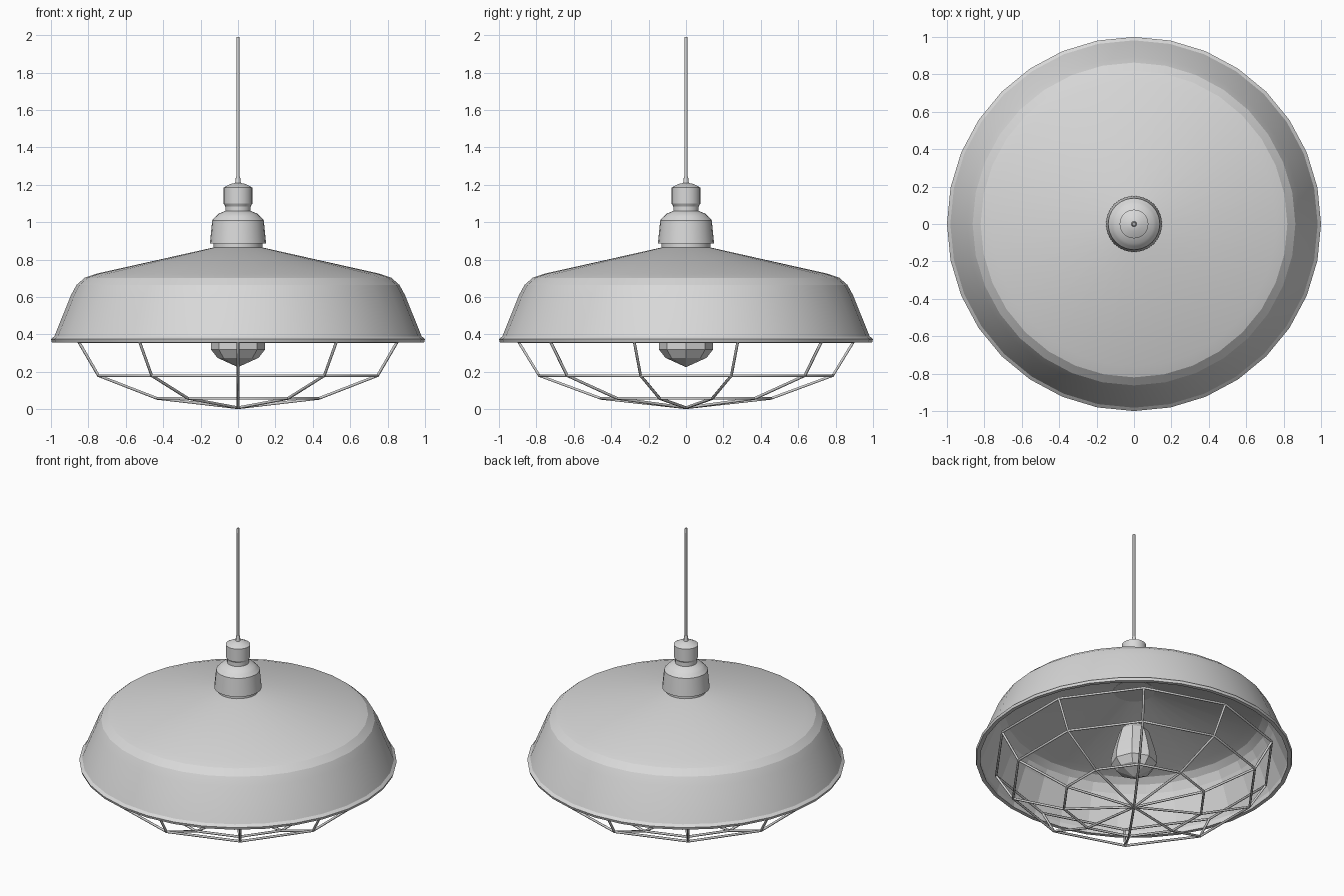
import bpy
import bmesh
from math import sin, cos, pi, radians

old = bpy.data.objects.get("Cube")
if old:
    bpy.data.objects.remove(old, do_unlink=True)

# One grey finish for the whole lamp
GREY = (0.69, 0.69, 0.69, 1)
grey = bpy.data.materials.new("light grey")
grey.use_nodes = True
grey.diffuse_color = GREY
grey.node_tree.nodes["Principled BSDF"].inputs["Base Color"].default_value = GREY


def finish(name, bm, smooth=None):
    """Turn a bmesh into a named grey object, smooth below the given angle."""
    mesh = bpy.data.meshes.new(name)
    bm.to_mesh(mesh)
    bm.free()
    mesh.materials.append(grey)
    obj = bpy.data.objects.new(name, mesh)
    bpy.context.collection.objects.link(obj)
    if smooth:
        bpy.ops.object.select_all(action="DESELECT")
        obj.select_set(True)
        bpy.context.view_layer.objects.active = obj
        bpy.ops.object.shade_smooth_by_angle(angle=radians(smooth))


def lathe(name, profile, sides, smooth=None, inward=False):
    """Spin a (radius, height) profile around the z axis."""
    bm = bmesh.new()
    verts = [bm.verts.new((r, 0, z)) for r, z in profile]
    edges = [bm.edges.new(pair) for pair in zip(verts, verts[1:])]
    bmesh.ops.spin(bm, geom=verts + edges, cent=(0, 0, 0), axis=(0, 0, 1),
                   angle=2 * pi, steps=sides, use_merge=True)
    bmesh.ops.remove_doubles(bm, verts=bm.verts, dist=0.0005)
    bmesh.ops.recalc_face_normals(bm, faces=bm.faces)
    if inward:
        bmesh.ops.reverse_faces(bm, faces=bm.faces)
    finish(name, bm, smooth)


# Shade: smooth outer skin with a rolled rim
lathe("shade", [
    (0, 0.868), (0.13, 0.865), (0.76, 0.724), (0.82, 0.703), (0.863, 0.665),
    (0.893, 0.61), (0.982, 0.39), (1.0, 0.375), (0.995, 0.358), (0.97, 0.358),
], 32, 14)

# Faceted liner just inside the shade
liner = [(0.97, 0.358), (0.97, 0.39), (0.88, 0.61), (0.85, 0.66), (0.81, 0.692),
         (0.75, 0.712), (0.13, 0.852), (0, 0.855)]
bottom_up = liner[::-1]
lathe("shade_liner", bottom_up, 32, 8, inward=True)

# Lamp holder above the shade
lathe("socket_housing", [
    (0, 0.85), (0.13, 0.85), (0.13, 0.887), (0.15, 0.887), (0.138, 1.01),
    (0.12, 1.03), (0.105, 1.045), (0.068, 1.06), (0.068, 1.085),
    (0.077, 1.10), (0.077, 1.185), (0.04, 1.205), (0, 1.212),
], 24, 30)
lathe("cord_grip", [(0, 1.2), (0.016, 1.2), (0.011, 1.245), (0, 1.245)], 12, 40)
lathe("cord", [(0, 1.24), (0.008, 1.24), (0.008, 1.99), (0, 1.99)], 8, 60)

# Faceted bulb
lathe("bulb", [
    (0, 0.225), (0.11, 0.275), (0.145, 0.32), (0.145, 0.36),
    (0.13, 0.43), (0.095, 0.55), (0.06, 0.59), (0, 0.60),
], 8)

# Wire guard: ten ribs running down to the apex, joined by three rings
RIBS = 10
levels = [(0.895, 0.36), (0.785, 0.18), (0.455, 0.058)]


def wire(name, points, cyclic=False):
    """Thin round wire through the given points."""
    curve = bpy.data.curves.new(name, "CURVE")
    curve.dimensions = "3D"
    curve.bevel_depth = 0.008
    curve.bevel_resolution = 1
    curve.use_fill_caps = True
    spline = curve.splines.new("POLY")
    spline.points.add(len(points) - 1)
    for target, p in zip(spline.points, points):
        target.co = (*p, 1)
    spline.use_cyclic_u = cyclic
    curve.materials.append(grey)
    bpy.context.collection.objects.link(bpy.data.objects.new(name, curve))


def on_ring(i, r, z):
    a = 2 * pi * i / RIBS - pi / 2
    return (r * cos(a), r * sin(a), z)


for i in range(RIBS):
    wire(f"guard_rib_{i + 1}", [on_ring(i, r, z) for r, z in levels] + [(0, 0, 0.008)])
for n, (r, z) in enumerate(levels):
    wire(f"guard_ring_{n + 1}", [on_ring(i, r, z) for i in range(RIBS)], True)
